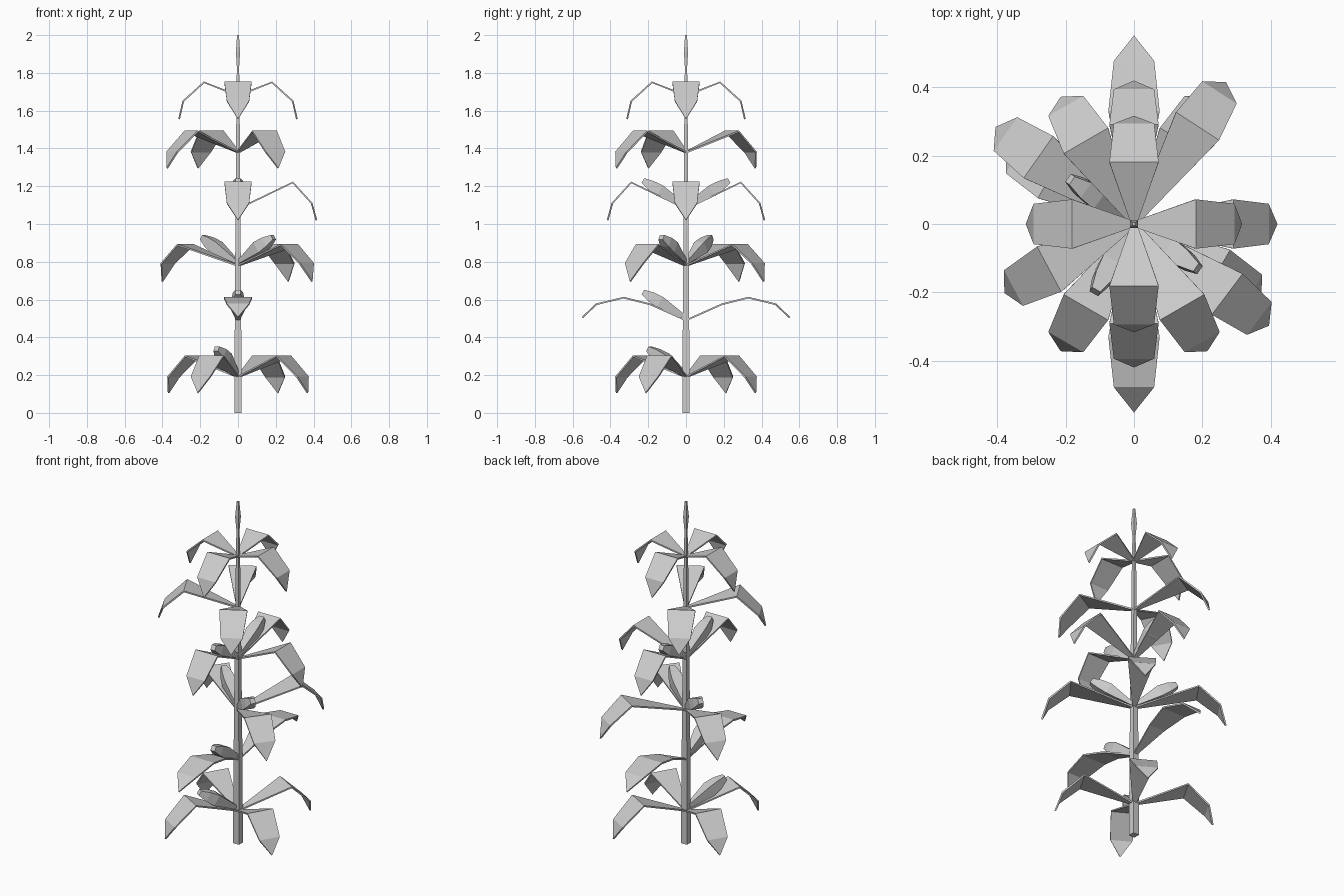
import bpy
from math import radians, cos, sin, pi
from mathutils import Vector

if "Cube" in bpy.data.objects:
    bpy.data.objects.remove(bpy.data.objects["Cube"])


def make(name, verts, faces):
    mesh = bpy.data.meshes.new(name)
    mesh.from_pydata(verts, [], faces)
    mesh.update()
    ob = bpy.data.objects.new(name, mesh)
    bpy.context.collection.objects.link(ob)
    return ob


def square_rod(name, start, direction, rings):
    """Square-section rod; rings are (distance along axis, half width)."""
    d = Vector(direction).normalized()
    side = d.cross(Vector((0, 0, 1)))
    side = side.normalized() if side.length > 0.01 else Vector((1, 0, 0))
    up = side.cross(d)
    verts = [Vector(start) + d * t + side * a * h + up * b * h
             for t, h in rings
             for a, b in ((-1, -1), (1, -1), (1, 1), (-1, 1))]
    n = len(rings)
    faces = [(4*i + j, 4*i + (j+1) % 4, 4*i + 4 + (j+1) % 4, 4*i + 4 + j)
             for i in range(n - 1) for j in range(4)]
    faces += [(3, 2, 1, 0), tuple(range(4*n - 4, 4*n))]
    return make(name, verts, faces)


def leaf(name, z0, angle, profile):
    """Folded leaf; profile is (radius, height, half width), ending in a point."""
    a = radians(angle)
    out, side = Vector((cos(a), sin(a), 0)), Vector((-sin(a), cos(a), 0))
    verts = []
    for r, h, w in profile[:-1]:
        c = out * r + Vector((0, 0, z0 + h))
        verts += [c - side * w, c + side * w]
    r, h, _ = profile[-1]
    verts.append(out * r + Vector((0, 0, z0 + h)))
    n = len(profile) - 1
    faces = [(2*i, 2*i + 2, 2*i + 3, 2*i + 1) for i in range(n - 1)]
    faces.append((2*n - 2, 2*n, 2*n - 1))
    ob = make(name, verts, faces)
    mod = ob.modifiers.new("thickness", 'SOLIDIFY')
    mod.thickness = 0.009
    mod.offset = 0
    return ob


# Stem and top spike
square_rod("stem", (0, 0, 0), (0, 0, 1),
           [(0, .019), (.49, .017), (1.08, .013), (1.68, .008), (1.84, .006)])
square_rod("top_spike", (0, 0, 1.83), (0, 0, 1),
           [(0, .006), (.08, .011), (.17, .005)])

# Leaf side profiles
mid = [(0, 0, .008), (.28, .11, .075), (.395, 0, .059), (.425, -.085, 0)]
wide = [(0, 0, .008), (.34, .11, .075), (.455, .01, .06), (.49, -.085, 0)]
fourth = [(0, 0, .008), (.29, .14, .072), (.39, .03, .059), (.415, -.06, 0)]
long_leaf = [(0, 0, .008), (.19, .085, .05), (.33, .12, .075),
             (.475, .085, .059), (.548, .015, 0)]
short = [(0, 0, .008), (.18, .07, .072), (.29, -.03, .059), (.312, -.125, 0)]

# Tiers: node height, leaf profile, leaf angles, cob angles
tiers = [
    (.19, mid, (60, 150, 240, 330), (240,)),
    (.49, long_leaf, (90, 270), (270,)),
    (.78, wide, (57, 145, 323), (145, 325)),
    (1.08, fourth, (0, 90, 270), (90, 270)),
    (1.38, mid, (120, 208, 300), ()),
    (1.68, short, (0, 90, 180, 270), ()),
]

# Leaves and cobs on each tier
for t, (z0, profile, leaf_angles, cob_angles) in enumerate(tiers, 1):
    for k, ang in enumerate(leaf_angles, 1):
        leaf(f"leaf_{t}_{k}", z0, ang, profile)
    for k, ang in enumerate(cob_angles, 1):
        a = radians(ang)
        square_rod(f"cob_{t}_{k}", (0, 0, z0 + .015),
                   (cos(a) * .22, sin(a) * .22, .13),
                   [(0, .008), (.16, .032), (.215, .027), (.265, .014)])
